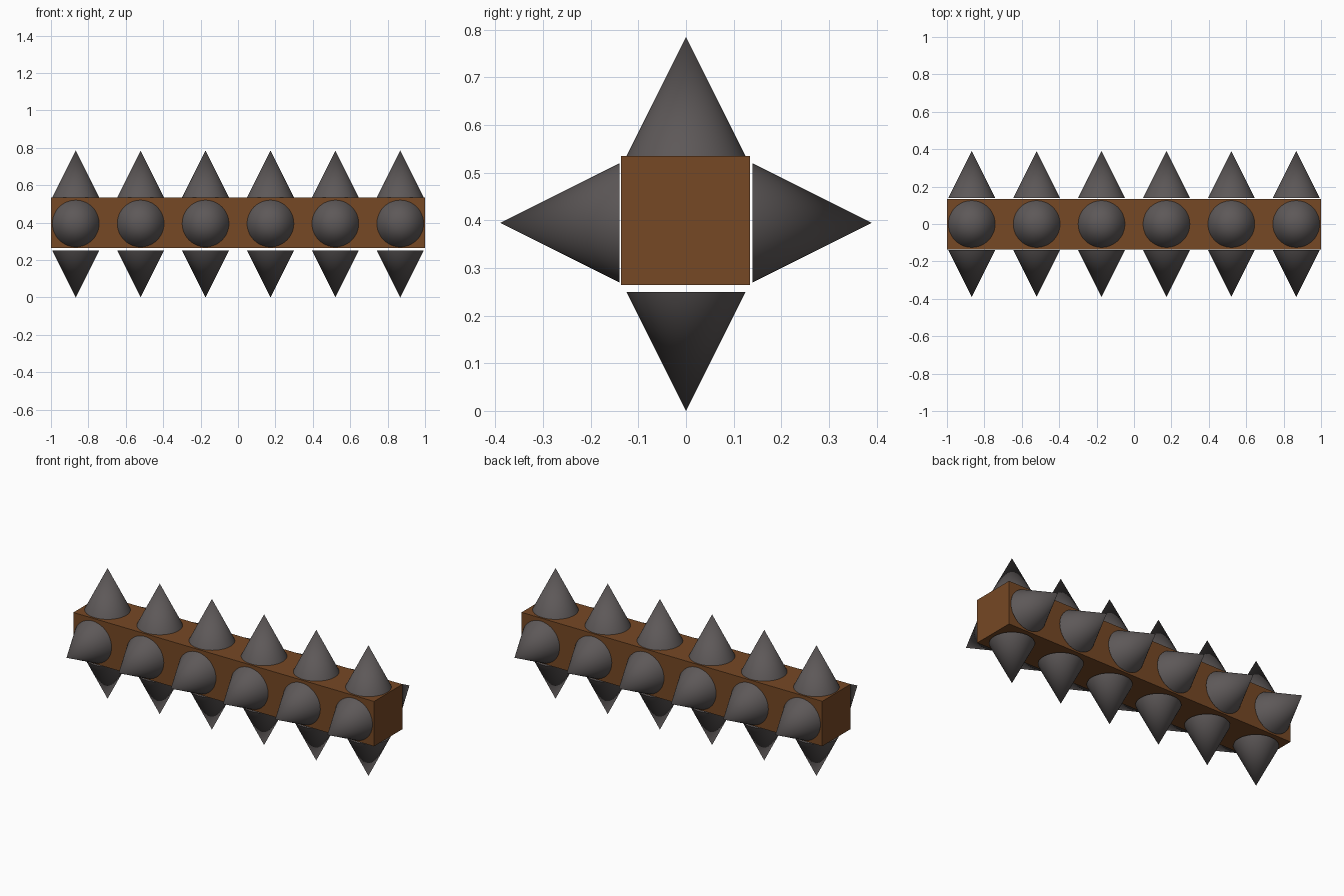
import bpy
import math

if "Cube" in bpy.data.objects:
    bpy.data.objects.remove(bpy.data.objects["Cube"])


def material(name, rgb):
    m = bpy.data.materials.new(name)
    m.diffuse_color = (*rgb, 1.0)
    m.use_nodes = True
    m.node_tree.nodes["Principled BSDF"].inputs["Base Color"].default_value = m.diffuse_color
    return m


brown = material("brown wood", (0.18, 0.065, 0.018))
iron = material("dark iron", (0.11, 0.098, 0.098))

AXIS_Z = 0.395      # height of the spikes' shared axis
RADIUS, LENGTH = 0.125, 0.25
COUNT, STEP = 6, 0.347

# square beam
bpy.ops.mesh.primitive_cube_add(size=1, location=(0, -0.001, 0.4))
beam = bpy.context.object
beam.name = "beam"
beam.scale = (2.0, 0.27, 0.27)
bpy.ops.object.transform_apply(location=False, rotation=False, scale=True)
beam.data.materials.append(brown)


def spike(name, x, angle, base):
    """Cone pointing away from the beam; angle turns it about x from straight up."""
    d = base + LENGTH / 2
    loc = (x, -math.sin(angle) * d, AXIS_Z + math.cos(angle) * d)
    bpy.ops.mesh.primitive_cone_add(vertices=48, radius1=RADIUS, depth=LENGTH,
                                    location=loc, rotation=(angle, 0, 0))
    ob = bpy.context.object
    ob.name = name
    ob.data.materials.append(iron)
    bpy.ops.object.shade_smooth_by_angle(angle=math.radians(40))


# one row of spikes on each long side, (name, turn, distance of base from axis)
rows = [("top_spike", 0, 0.14), ("front_spike", math.pi / 2, 0.14),
        ("bottom_spike", math.pi, 0.145), ("back_spike", -math.pi / 2, 0.14)]
for name, angle, base in rows:
    for i in range(COUNT):
        spike(f"{name}_{i + 1}", (i - (COUNT - 1) / 2) * STEP, angle, base)
